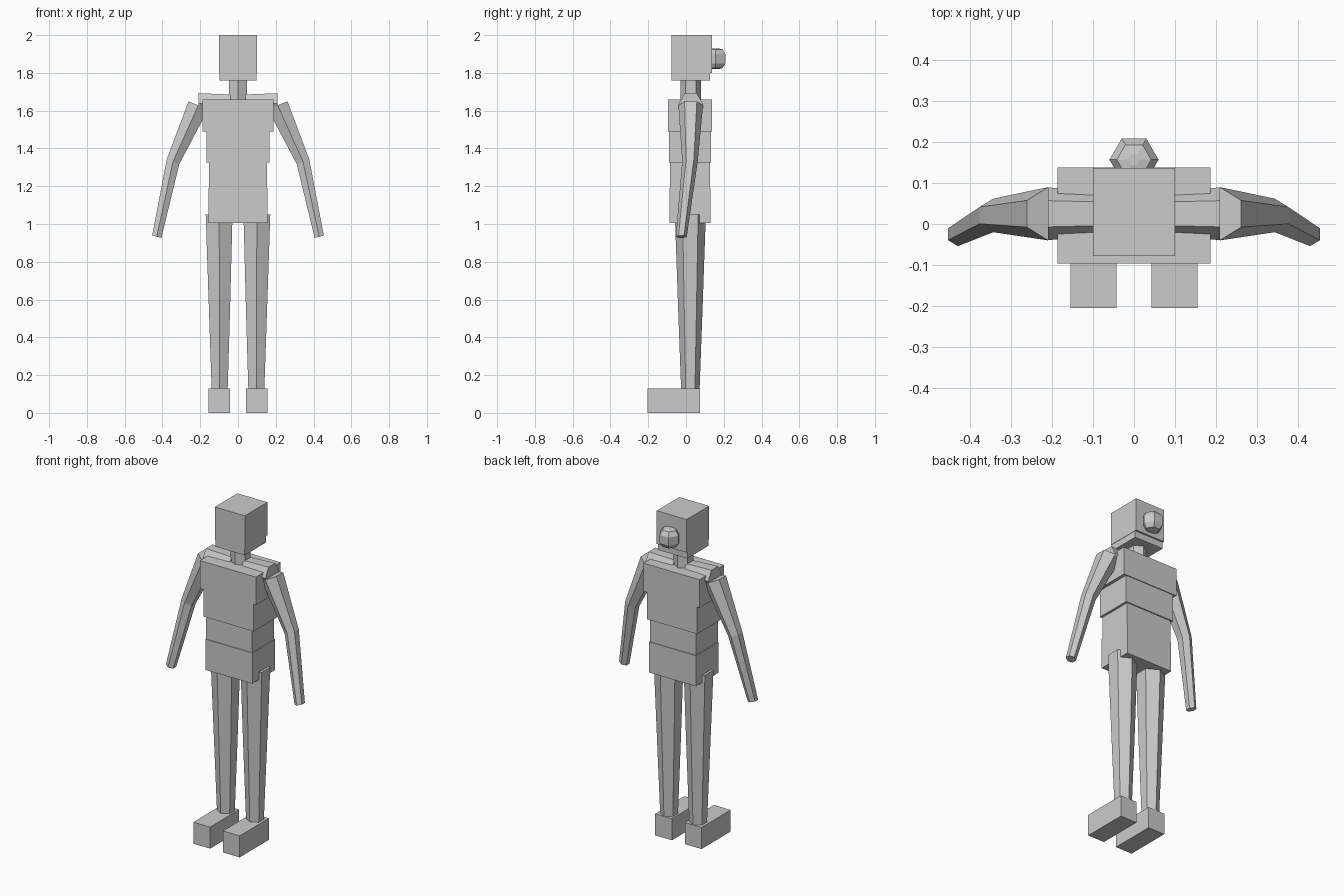
import bpy, math
from mathutils import Vector

if "Cube" in bpy.data.objects:
    bpy.data.objects.remove(bpy.data.objects["Cube"])

grey = bpy.data.materials.new("plain grey")
grey.use_nodes = True
colour = (0.6, 0.6, 0.6, 1)
grey.diffuse_color = colour
grey.node_tree.nodes["Principled BSDF"].inputs["Base Color"].default_value = colour


def make(name, verts, faces):
    mesh = bpy.data.meshes.new(name)
    mesh.from_pydata(verts, [], faces)
    mesh.materials.append(grey)
    obj = bpy.data.objects.new(name, mesh)
    bpy.context.collection.objects.link(obj)
    return obj


def box(name, x0, x1, y0, y1, z0, z1):
    verts = [(x, y, z) for z in (z0, z1) for x, y in ((x0, y0), (x1, y0), (x1, y1), (x0, y1))]
    sides = [(i, (i + 1) % 4, (i + 1) % 4 + 4, i + 4) for i in range(4)]
    return make(name, verts, sides + [(3, 2, 1, 0), (4, 5, 6, 7)])


def tube(name, rings):
    """Six-sided limb; each ring is centre, radius and axis, with a corner facing front."""
    verts, faces = [], []
    for centre, radius, axis in rings:
        across = Vector((0, 1, 0)).cross(Vector(axis)).normalized()
        for i in range(6):
            a = math.radians(60 * i)
            verts.append(Vector(centre) + radius * (math.cos(a) * Vector((0, 1, 0)) + math.sin(a) * across))
    for r in range(len(rings) - 1):
        for i in range(6):
            j = (i + 1) % 6
            faces.append((r * 6 + i, r * 6 + j, r * 6 + 6 + j, r * 6 + 6 + i))
    last = len(verts) - 6
    faces += [tuple(range(5, -1, -1)), tuple(range(last, last + 6))]
    return make(name, verts, faces)


UP = (0, 0, 1)

# Head, neck and hair bun
box("head", -0.1, 0.1, -0.078, 0.137, 1.8, 2.0)
box("jaw", -0.098, 0.098, -0.076, 0.127, 1.76, 1.82)
tube("neck", [((0, 0.025, 1.6), 0.055, UP), ((0, 0.025, 1.8), 0.055, UP)])
profile = [(-0.055, 0.015), (-0.05, 0.042), (-0.024, 0.06), (0.024, 0.06), (0.05, 0.042), (0.055, 0.015)]
bun = tube("hair_bun", [((0, 0, z), r, UP) for z, r in profile])
bun.rotation_euler.z = math.radians(30)
bun.location = (0, 0.157, 1.875)

# Torso
box("chest", -0.187, 0.187, -0.096, 0.138, 1.49, 1.66)
box("ribs", -0.168, 0.168, -0.091, 0.133, 1.325, 1.5)
box("waist", -0.154, 0.154, -0.084, 0.126, 1.18, 1.34)
box("hips", -0.157, 0.157, -0.088, 0.13, 1.005, 1.19)

# Limbs on both sides
for side, s in (("left", 1), ("right", -1)):
    tube(side + "_shoulder", [((s * 0.04, 0.025, 1.637), 0.056, (s, 0, 0)),
                              ((s * 0.21, 0.025, 1.637), 0.064, (s, 0, 0))])
    tube(side + "_arm", [((s * 0.21, 0.025, 1.628), 0.065, (s * 0.38, 0, -0.92)),
                         ((s * 0.344, 0.021, 1.33), 0.041, (s * 0.35, 0, -0.93)),
                         ((s * 0.43, -0.025, 0.933), 0.029, (s * 0.25, 0, -0.97))])
    tube(side + "_leg", [((s * 0.097, 0.023, 0.1), 0.048, UP),
                         ((s * 0.098, 0.023, 0.56), 0.065, UP),
                         ((s * 0.1, 0.023, 1.05), 0.082, UP)])
    xs = sorted((s * 0.043, s * 0.155))
    box(side + "_foot", xs[0], xs[1], -0.205, 0.073, 0, 0.13)

# Consistent outward normals
import bmesh
for obj in bpy.context.collection.objects:
    if obj.type == 'MESH' and grey.name in obj.data.materials:
        bm = bmesh.new()
        bm.from_mesh(obj.data)
        bmesh.ops.recalc_face_normals(bm, faces=bm.faces)
        bm.to_mesh(obj.data)
        bm.free()
